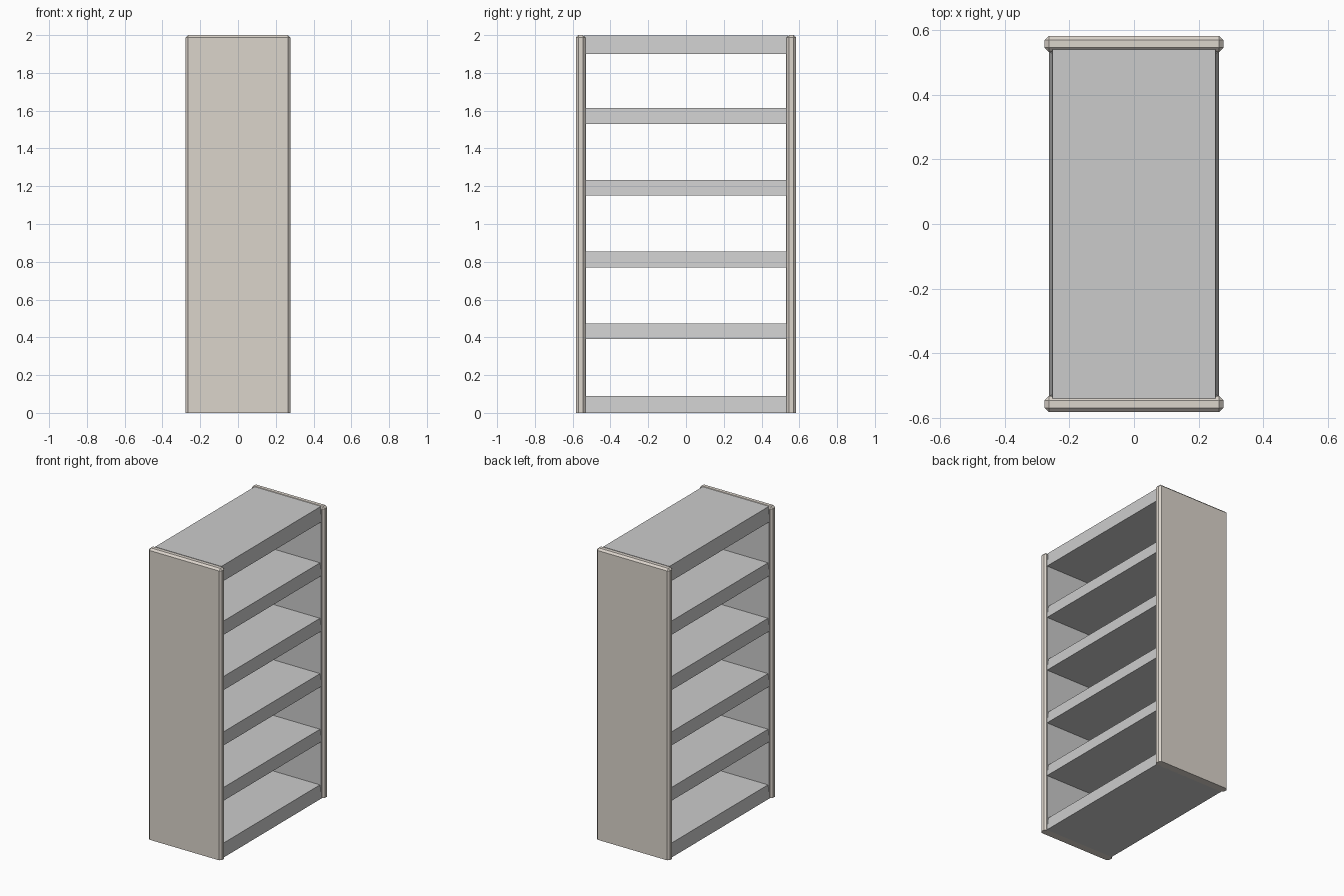
import bpy, bmesh

if "Cube" in bpy.data.objects:
    bpy.data.objects.remove(bpy.data.objects["Cube"])

beige = bpy.data.materials.new("beige_panel")
beige.diffuse_color = (0.71, 0.66, 0.60, 1)
beige.use_nodes = True
beige.node_tree.nodes["Principled BSDF"].inputs["Base Color"].default_value = beige.diffuse_color


def finish(name, bm, mat=None):
    bmesh.ops.recalc_face_normals(bm, faces=bm.faces)
    me = bpy.data.meshes.new(name)
    bm.to_mesh(me)
    bm.free()
    ob = bpy.data.objects.new(name, me)
    bpy.context.collection.objects.link(ob)
    if mat:
        me.materials.append(mat)
    return ob


def block(x, y0, y1, z0, z1, x_top=None):
    """Box symmetric in x, optionally narrower at the top."""
    bm = bmesh.new()
    bmesh.ops.create_cube(bm, size=1)
    x_top = x if x_top is None else x_top
    for v in bm.verts:
        up = v.co.z > 0
        v.co.x = (1 if v.co.x > 0 else -1) * (x_top if up else x)
        v.co.y = y1 if v.co.y > 0 else y0
        v.co.z = z1 if up else z0
    return bm


for side, name in ((-1, "front"), (1, "back")):
    # Side panel, chamfered everywhere except around its foot
    ys = sorted((side * 0.533, side * 0.583))
    bm = block(0.277, *ys, 0, 2)
    edges = [e for e in bm.edges if max(v.co.z for v in e.verts) > 1]
    bmesh.ops.bevel(bm, geom=edges, offset=0.013, segments=1,
                    affect='EDGES', clamp_overlap=True)
    finish(name + "_side_panel", bm, beige)
    # Grey lining on the inner face of the panel
    ys = sorted((side * 0.530, side * 0.538))
    finish(name + "_inner_lining", block(0.26, *ys, 0.01, 1.98))

# Base, shelves and top, with slightly tilted edges
boards = [("base", 0, 0.09), ("shelf_1", 0.39, 0.472), ("shelf_2", 0.77, 0.854),
          ("shelf_3", 1.15, 1.234), ("shelf_4", 1.53, 1.615), ("top_board", 1.90, 1.999)]
for name, z0, z1 in boards:
    finish(name, block(0.264, -0.54, 0.54, z0, z1, 0.252))
